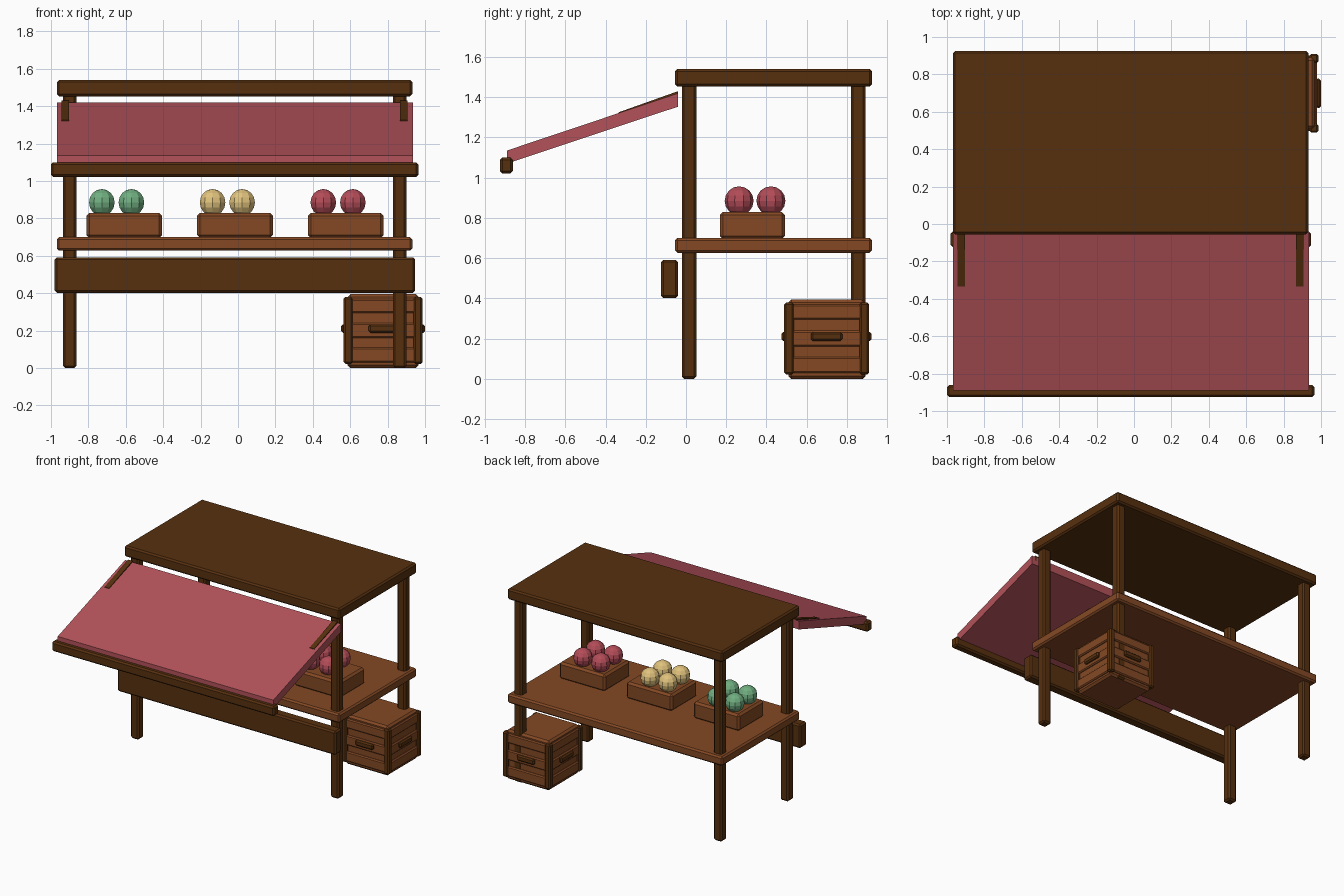
import bpy, bmesh, math
from mathutils import Matrix, Vector

if "Cube" in bpy.data.objects:
    bpy.data.objects.remove(bpy.data.objects["Cube"])


def material(name, hexcode):
    m = bpy.data.materials.new(name)
    lin = []
    for i in (0, 2, 4):
        c = int(hexcode[i:i + 2], 16) / 255
        lin.append(c / 12.92 if c <= 0.04045 else ((c + 0.055) / 1.055) ** 2.4)
    m.diffuse_color = (*lin, 1)
    m.use_nodes = True
    m.node_tree.nodes["Principled BSDF"].inputs["Base Color"].default_value = m.diffuse_color
    return m


DARK = material("dark wood", "57300F")
WOOD = material("warm wood", "854924")
CLOTH = material("red cloth", "B3525A")
GREEN = material("green fruit", "70AE80")
YELLOW = material("yellow fruit", "E0C27C")
RED = material("red fruit", "B34C58")


def finish(name, bm, mat):
    me = bpy.data.meshes.new(name)
    bmesh.ops.recalc_face_normals(bm, faces=bm.faces)
    bm.to_mesh(me)
    bm.free()
    me.materials.append(mat)
    ob = bpy.data.objects.new(name, me)
    bpy.context.collection.objects.link(ob)
    return ob


def box(name, x, y, z, mat, bevel=0.012):
    """Bevelled box from (min, max) ranges."""
    bm = bmesh.new()
    bmesh.ops.create_cube(bm, size=1)
    for v in bm.verts:
        v.co = Vector([(r[0] + r[1]) / 2 + c * (r[1] - r[0])
                       for c, r in zip(v.co, (x, y, z))])
    if bevel:
        bmesh.ops.bevel(bm, geom=bm.edges[:], offset=bevel, segments=1,
                        affect='EDGES', profile=0.5)
    return finish(name, bm, mat)


def prism(name, x, profile, mat):
    """Extrude a (y, z) profile along x."""
    bm = bmesh.new()
    face = bm.faces.new([bm.verts.new((x[0], y, z)) for y, z in profile])
    out = bmesh.ops.extrude_face_region(bm, geom=[face])
    bmesh.ops.translate(bm, vec=(x[1] - x[0], 0, 0),
                        verts=[g for g in out["geom"] if isinstance(g, bmesh.types.BMVert)])
    return finish(name, bm, mat)


# Frame: roof, counter, front board and posts
CX, CY = -0.018, 0.435
box("roof", (-0.968, 0.932), (-0.055, 0.925), (1.453, 1.54), DARK)
box("counter", (-0.968, 0.932), (-0.055, 0.925), (0.627, 0.70), WOOD)
box("front_board", (-0.98, 0.947), (-0.125, -0.04), (0.402, 0.592), DARK)
for sx in (-1, 1):
    for sy in (-1, 1):
        x, y = CX + sx * 0.882, CY + sy * 0.42
        box("post", (x - 0.036, x + 0.036), (y - 0.036, y + 0.036), (0, 1.47), DARK)

# Sloping awning, its front rail and two support arms
prism("awning", (-0.968, 0.935),
      [(-0.89, 1.07), (-0.89, 1.135), (-0.04, 1.42), (-0.04, 1.353)], CLOTH)
box("awning_rail", (-1.0, 0.965), (-0.925, -0.86), (1.022, 1.10), DARK)
for sx in (-1, 1):
    x = CX + sx * 0.905
    prism("awning_arm", (x - 0.02, x + 0.02),
          [(-0.335, 1.29), (-0.335, 1.325), (-0.04, 1.43), (-0.04, 1.39)], DARK)

# Produce trays, each with four fruits
for i, mat in enumerate((GREEN, YELLOW, RED)):
    x = -0.608 + i * 0.592
    box("tray", (x - 0.202, x + 0.202), (0.168, 0.492), (0.695, 0.83), WOOD, 0.016)
    for fx in (-0.12, 0.038):
        for fy in (0.264, 0.422):
            bm = bmesh.new()
            bmesh.ops.create_uvsphere(bm, u_segments=10, v_segments=8, radius=0.072,
                                      matrix=Matrix.Translation((x + fx, fy, 0.885)))
            finish("fruit", bm, mat)

# Slatted crate under the counter
KX, KY = 0.776, 0.699
box("crate_core", (KX - 0.19, KX + 0.19), (KY - 0.19, KY + 0.19), (0, 0.395), WOOD, 0.015)
for z0, z1 in ((0.03, 0.11), (0.16, 0.24), (0.295, 0.37)):
    box("crate_slat", (KX - 0.203, KX + 0.203), (KY - 0.203, KY + 0.203), (z0, z1), WOOD, 0.008)
for sx in (-1, 1):
    for sy in (-1, 1):
        x, y = KX + sx * 0.187, KY + sy * 0.187
        box("crate_corner", (x - 0.024, x + 0.024), (y - 0.024, y + 0.024),
            (0.022, 0.38), DARK, 0.01)

# Handle on each crate side
for k in range(4):
    h = box("crate_handle", (0.195, 0.224), (-0.078, 0.078), (0.188, 0.234), DARK, 0.01)
    h.data.transform(Matrix.Translation((KX, KY, 0)) @ Matrix.Rotation(k * math.pi / 2, 4, 'Z'))
